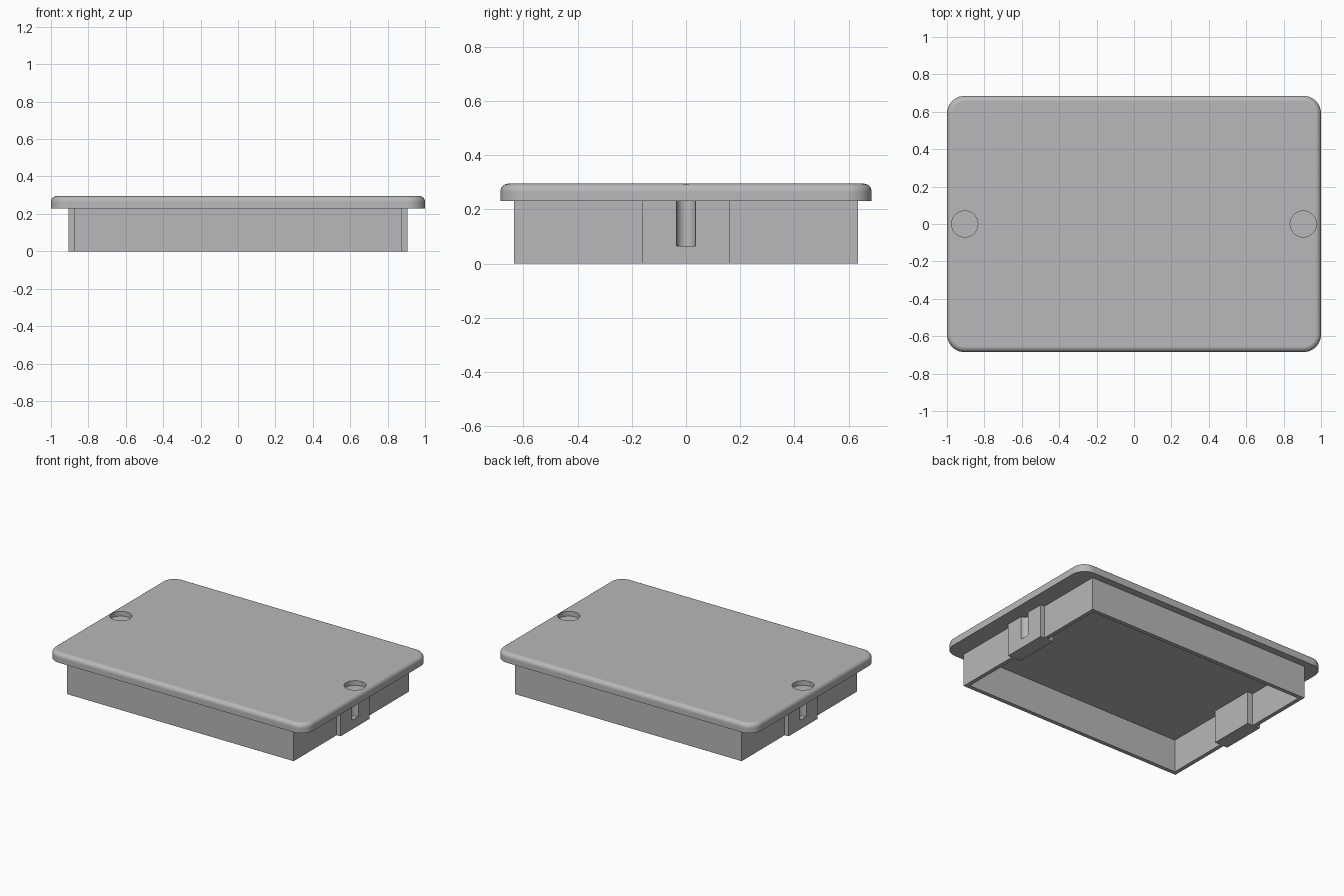
import bpy, bmesh, math
from mathutils import Matrix, Vector

cube = bpy.data.objects.get("Cube")
if cube:
    bpy.data.objects.remove(cube, do_unlink=True)

grey = bpy.data.materials.new("plain grey")
grey.use_nodes = True
colour = (0.48, 0.48, 0.48, 1)
grey.diffuse_color = colour
grey.node_tree.nodes["Principled BSDF"].inputs["Base Color"].default_value = colour

SKIRT_TOP, TOP = 0.23, 0.295


def to_object(name, bm):
    mesh = bpy.data.meshes.new(name)
    bmesh.ops.recalc_face_normals(bm, faces=bm.faces)
    bm.to_mesh(mesh)
    bm.free()
    mesh.materials.append(grey)
    obj = bpy.data.objects.new(name, mesh)
    bpy.context.collection.objects.link(obj)
    return obj


def box_mesh(low, high):
    low, high = Vector(low), Vector(high)
    bm = bmesh.new()
    place = Matrix.Translation((low + high) / 2) @ Matrix.Diagonal((*(high - low), 1))
    bmesh.ops.create_cube(bm, size=1, matrix=place)
    return bm


def box(name, low, high):
    return to_object(name, box_mesh(low, high))


def cylinder(name, x, radius, low, high):
    bm = bmesh.new()
    bmesh.ops.create_cone(bm, cap_ends=True, segments=48, radius1=radius, radius2=radius,
                          depth=high - low,
                          matrix=Matrix.Translation((x, 0, (low + high) / 2)))
    return to_object(name, bm)


def combine(target, tool, operation):
    """Apply a boolean and discard the tool shape."""
    tool.hide_render = True
    mod = target.modifiers.new("combine", 'BOOLEAN')
    mod.operation, mod.object, mod.solver = operation, tool, 'EXACT'
    bpy.context.view_layer.objects.active = target
    bpy.ops.object.modifier_apply(modifier=mod.name)
    bpy.data.objects.remove(tool, do_unlink=True)


def smooth(obj):
    bpy.ops.object.select_all(action='DESELECT')
    obj.select_set(True)
    bpy.context.view_layer.objects.active = obj
    bpy.ops.object.shade_smooth_by_angle(angle=math.radians(30))
    obj.modifiers.new("even shading", 'WEIGHTED_NORMAL').keep_sharp = True


# Cover plate: rounded corners, then a rounded top rim
bm = box_mesh((-1, -0.685, SKIRT_TOP), (1, 0.685, TOP))
upright = [e for e in bm.edges if abs(e.verts[0].co.z - e.verts[1].co.z) > 0.01]
bmesh.ops.bevel(bm, geom=upright, offset=0.095, segments=10, profile=0.5, affect='EDGES')
rim = [e for e in bm.edges if all(v.co.z > TOP - 0.001 for v in e.verts)]
bmesh.ops.bevel(bm, geom=rim, offset=0.03, segments=6, profile=0.5, affect='EDGES')
plate = to_object("cover_plate", bm)

# Open-bottomed skirt below the plate
skirt = box("skirt", (-0.875, -0.635, 0), (0.875, 0.635, SKIRT_TOP))
combine(skirt, box("cavity", (-0.847, -0.607, -0.1), (0.847, 0.607, 0.4)), 'DIFFERENCE')

# At each end: a solid boss with a half-round groove, and a round recess in the plate
for side in (-1, 1):
    ends = sorted((side * 0.805, side * 0.905))
    boss = box("boss", (ends[0], -0.16, 0), (ends[1], 0.16, SKIRT_TOP))
    combine(skirt, boss, 'UNION')
    combine(skirt, cylinder("groove", side * 0.905, 0.035, 0.065, 0.4), 'DIFFERENCE')
    combine(plate, cylinder("recess", side * 0.905, 0.07, TOP - 0.033, 0.4), 'DIFFERENCE')

smooth(plate)
smooth(skirt)
